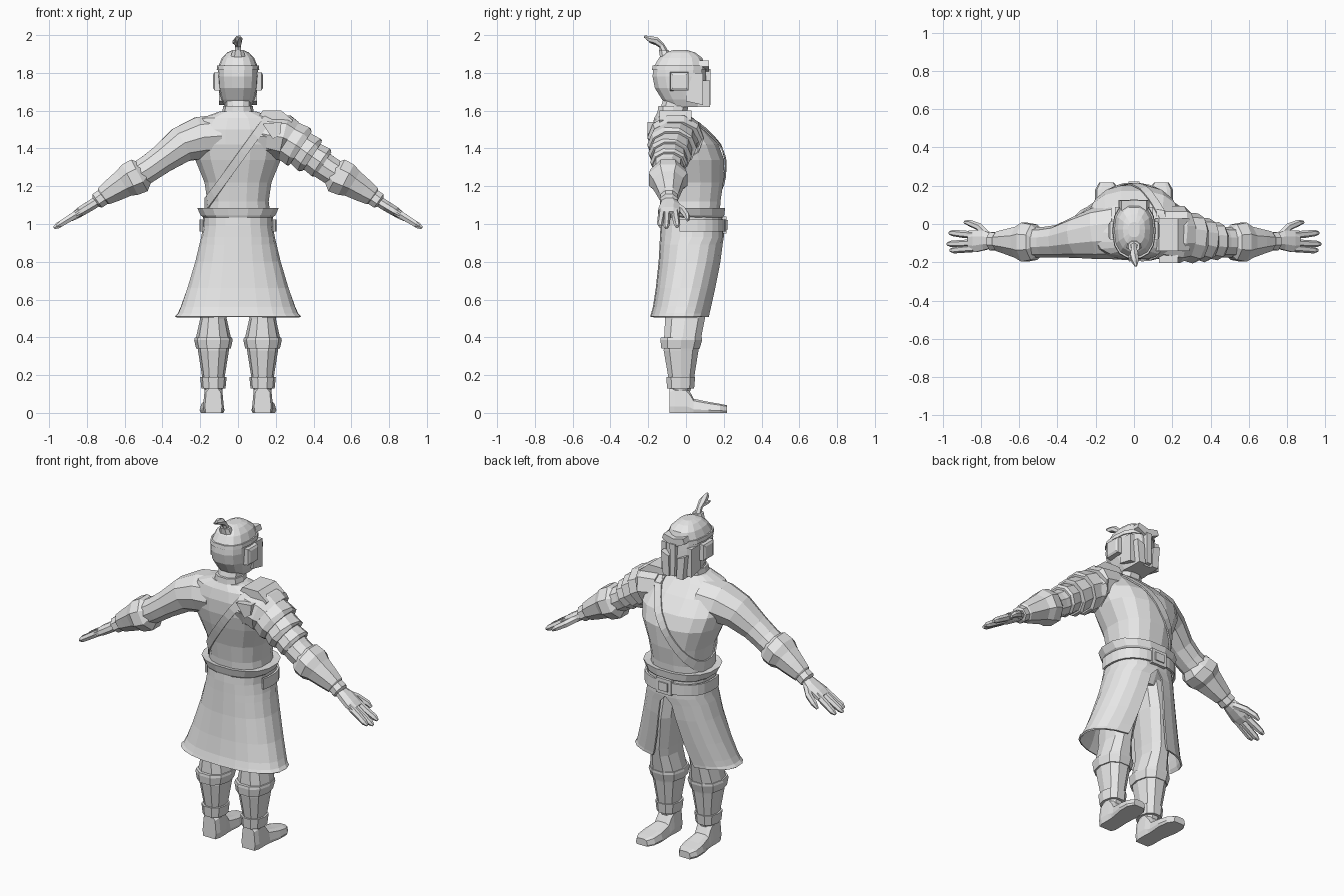
import bpy, bmesh, math
from mathutils import Vector
from mathutils.bvhtree import BVHTree

grey = bpy.data.materials.new("plain grey")
grey.diffuse_color = (0.8, 0.8, 0.8, 1)


def finish(name, bm, thick=0):
    bmesh.ops.remove_doubles(bm, verts=bm.verts, dist=0.0005)
    bmesh.ops.recalc_face_normals(bm, faces=bm.faces)
    me = bpy.data.meshes.new(name)
    bm.to_mesh(me)
    bm.free()
    me.materials.append(grey)
    ob = bpy.data.objects.new(name, me)
    bpy.context.collection.objects.link(ob)
    if thick:
        m = ob.modifiers.new("thickness", "SOLIDIFY")
        m.thickness, m.offset = thick, 0
    return ob


def loft(name, rings, caps=True, closed=True, thick=0):
    """Skin a list of equally long point rings."""
    bm = bmesh.new()
    vs = [[bm.verts.new(p) for p in r] for r in rings]
    n = len(vs[0])
    for a, b in zip(vs, vs[1:]):
        for i in range(n if closed else n - 1):
            j = (i + 1) % n
            bm.faces.new((a[i], a[j], b[j], b[i]))
    if caps:
        bm.faces.new(vs[0])
        bm.faces.new(vs[-1])
    return finish(name, bm, thick)


def level_ring(z, rx, yb, yf, cx=0, n=12, p=0.85, gap=None):
    """Horizontal rounded ring; gap opens it at the front (+y)."""
    cy, ry, pts = (yb + yf) / 2, (yf - yb) / 2, []
    for i in range(n):
        a = math.tau * (i + 0.5) / n if gap is None else gap + (math.tau - 2 * gap) * i / (n - 1)
        s, c = math.sin(a), math.cos(a)
        pts.append((cx + rx * math.copysign(abs(s) ** p, s), cy + ry * math.copysign(abs(c) ** p, c), z))
    return pts


def column(name, rows, cx=0, n=12, p=0.85, **kw):
    return loft(name, [level_ring(*r[:4], cx=r[4] if len(r) > 4 else cx, n=n, p=p) for r in rows], **kw)


def limb(name, rows, s=1, n=8, **kw):
    """Tube through rows of (x, y, z, radius up, radius along y)."""
    P = [Vector(r[:3]) for r in rows]
    rings = []
    for i, r in enumerate(rows):
        t = (P[min(i + 1, len(P) - 1)] - P[max(i - 1, 0)]).normalized()
        side = Vector((0, 1, 0))
        side = (side - t * side.dot(t)).normalized()
        up = side.cross(t)
        ring = []
        for k in range(n):
            a = math.tau * (k + 0.5) / n
            q = P[i] + up * r[3] * math.cos(a) + side * r[4] * math.sin(a)
            ring.append((s * q.x, q.y, q.z))
        rings.append(ring)
    return loft(name, rings, **kw)


def slab(name, outline, y0, y1, s=1):
    """Plate with an x-z outline, between two y depths."""
    return loft(name, [[(s * x, y, z) for x, z in outline] for y in (y0, y1)])


# torso
torso = column("torso", [
    (0.88, 0.13, -0.10, 0.12), (1.04, 0.175, -0.12, 0.18), (1.12, 0.165, -0.125, 0.185),
    (1.22, 0.18, -0.14, 0.2), (1.34, 0.23, -0.17, 0.205), (1.42, 0.25, -0.185, 0.175),
    (1.5, 0.24, -0.185, 0.105), (1.56, 0.2, -0.17, 0.04), (1.595, 0.1, -0.15, 0.0)], n=16, p=0.8)
column("neck", [(1.57, 0.085, -0.15, 0.01), (1.61, 0.07, -0.14, 0.01), (1.67, 0.07, -0.12, 0.02)], n=10)
column("collar", [(1.585, 0.085, -0.155, 0.01), (1.625, 0.078, -0.15, 0.015)], n=10)

# diagonal strap wrapped around the torso
tree = BVHTree.FromPolygons([v.co for v in torso.data.vertices], [p.vertices[:] for p in torso.data.polygons])
edges = []
for off in (-0.022, 0.022):
    ring = []
    for i in range(28):
        a = math.tau * i / 28
        d = Vector((0.587 * math.sin(a), math.cos(a), 0.81 * math.sin(a)))
        c = Vector((0, 0.01, 1.34)) + Vector((-0.81, 0, 0.587)) * off
        ring.append(tree.ray_cast(c, d)[0] + d * 0.01)
    edges.append(ring)
loft("chest_strap", edges, caps=False, thick=0.008)

# skirt with a front opening, sash, belt and buckle
skirt = [(1.05, 0.18, -0.125, 0.19, 0), (0.99, 0.178, -0.13, 0.195, 0), (0.93, 0.19, -0.133, 0.195, 0),
         (0.89, 0.2, -0.135, 0.19, 0.14), (0.8, 0.222, -0.14, 0.18, 0.2), (0.66, 0.265, -0.155, 0.155, 0.28),
         (0.56, 0.3, -0.17, 0.135, 0.34), (0.525, 0.315, -0.18, 0.128, 0.36), (0.508, 0.33, -0.185, 0.125, 0.37)]
loft("skirt", [level_ring(*r[:4], n=21, gap=r[4]) for r in skirt], caps=False, closed=False, thick=0.01)
column("sash", [(1.035, 0.185, -0.135, 0.198), (1.045, 0.2, -0.14, 0.205), (1.085, 0.22, -0.15, 0.21),
                (1.08, 0.17, -0.125, 0.18)], n=16)
belt = [level_ring(z, 0.2, -0.14, 0.208, n=28) for z in (0.96, 1.025)]
loft("belt", [r[-9:] + r[:9] for r in belt], caps=False, closed=False, thick=0.012)
slab("buckle", [(-0.05, 0.95), (0.05, 0.95), (0.05, 1.04), (-0.05, 1.04)], 0.19, 0.215)
slab("buckle_center", [(-0.03, 0.97), (0.03, 0.97), (0.03, 1.02), (-0.03, 1.02)], 0.2, 0.222)

# helmeted head
column("head", [(1.62, 0.07, -0.10, 0.11), (1.66, 0.088, -0.13, 0.113), (1.72, 0.104, -0.168, 0.113),
                (1.78, 0.108, -0.18, 0.108), (1.83, 0.106, -0.175, 0.104), (1.88, 0.085, -0.145, 0.088),
                (1.908, 0.058, -0.11, 0.05), (1.92, 0.03, -0.07, 0.01)], n=14, p=0.8)
column("headband", [(1.815, 0.113, -0.183, 0.112), (1.838, 0.11, -0.18, 0.11)], n=14, p=0.8)
slab("brow_plate", [(-0.075, 1.835), (0, 1.8), (0.075, 1.835), (0.065, 1.865), (0, 1.85), (-0.065, 1.865)], 0.07, 0.122)
slab("nose_guard", [(-0.015, 1.63), (0.015, 1.63), (0.018, 1.82), (-0.018, 1.82)], 0.09, 0.13)
for s, side in ((1, "right"), (-1, "left")):
    slab(side + "_cheek_plate", [(0.024, 1.62), (0.066, 1.62), (0.08, 1.76), (0.03, 1.74)], 0.06, 0.126, s)
    loft(side + "_ear_guard", [[(s * x, -0.035 + h * u, 1.755 + h * v) for u, v in
         ((-1, -1), (1, -1), (1, 1), (-1, 1))] for x, h in ((0.09, 0.05), (0.125, 0.047), (0.132, 0.035))])
    loft(side + "_temple_plate", [[(s * x, y, z) for y, z in ((0.0, 1.65), (0.09, 1.63), (0.09, 1.8), (0.0, 1.8))]
                                  for x in (0.07, 0.1)])

# topknot
column("topknot_base", [(1.885, 0.042, -0.14, -0.08), (1.92, 0.03, -0.145, -0.09)], n=8)
limb("topknot", [(0, -0.11, 1.90, 0.022, 0.022), (0, -0.13, 1.945, 0.016, 0.016), (0, -0.16, 1.97, 0.024, 0.02),
                 (0.005, -0.195, 1.982, 0.02, 0.016), (0.01, -0.22, 1.992, 0.007, 0.006)], n=6)
limb("topknot_lock", [(-0.005, -0.145, 1.955, 0.014, 0.012), (-0.02, -0.175, 1.965, 0.013, 0.012),
                      (-0.025, -0.195, 1.965, 0.005, 0.005)], n=6)

for s, side in ((1, "right"), (-1, "left")):
    # sleeve, gauntlet and hand
    limb(side + "_arm", [(0.1, -0.04, 1.465, 0.12, 0.145), (0.2, -0.05, 1.455, 0.118, 0.135),
                         (0.3, -0.07, 1.42, 0.1, 0.11), (0.4, -0.09, 1.345, 0.08, 0.085),
                         (0.47, -0.095, 1.295, 0.075, 0.08), (0.55, -0.095, 1.245, 0.075, 0.08)], s, 10)
    limb(side + "_gauntlet", [(0.495, -0.095, 1.275, 0.07, 0.07), (0.522, -0.095, 1.257, 0.102, 0.1),
                              (0.572, -0.095, 1.235, 0.098, 0.11), (0.605, -0.095, 1.215, 0.082, 0.088),
                              (0.66, -0.092, 1.18, 0.07, 0.07), (0.71, -0.09, 1.148, 0.056, 0.055),
                              (0.715, -0.09, 1.143, 0.048, 0.048), (0.745, -0.09, 1.122, 0.047, 0.052),
                              (0.755, -0.09, 1.115, 0.03, 0.035)], s, 8)
    limb(side + "_palm", [(0.73, -0.09, 1.13, 0.03, 0.036), (0.78, -0.085, 1.098, 0.03, 0.055),
                          (0.83, -0.09, 1.068, 0.028, 0.062), (0.86, -0.09, 1.05, 0.022, 0.06)], s, 8)
    for i, (y0, y1, tip) in enumerate(((-0.127, -0.137, 0.96), (-0.1, -0.104, 0.975), (-0.058, -0.047, 0.965))):
        z1 = 0.985 + (0.965 - tip) * 0.6
        limb(f"{side}_finger_{i + 1}", [(0.835, y0, 1.065, 0.022, 0.02), (0.9, (y0 + y1) / 2, 1.025, 0.02, 0.019),
                                        (tip - 0.02, y1, z1 + 0.012, 0.018, 0.017), (tip, y1, z1, 0.008, 0.009)], s, 6)
    limb(side + "_thumb", [(0.765, -0.06, 1.1, 0.022, 0.022), (0.81, -0.015, 1.07, 0.021, 0.02),
                           (0.86, 0.006, 1.04, 0.018, 0.017), (0.885, 0.01, 1.02, 0.008, 0.008)], s, 6)

    # leg with knee, shin and ankle guards
    x = 0.13 * s
    column(side + "_leg", [(0.92, 0.085, -0.09, 0.13, 0.085 * s), (0.75, 0.085, -0.1, 0.14, 0.105 * s),
                           (0.55, 0.075, -0.115, 0.115), (0.5, 0.07, -0.115, 0.105), (0.4, 0.092, -0.12, 0.085),
                           (0.33, 0.082, -0.122, 0.07), (0.18, 0.058, -0.095, 0.045), (0.1, 0.045, -0.08, 0.02)], cx=x, n=10)
    column(side + "_knee_guard", [(0.34, 0.092, -0.135, 0.077), (0.385, 0.102, -0.14, 0.09),
                                  (0.4, 0.098, -0.138, 0.09)], cx=x, n=10)
    column(side + "_ankle_band", [(0.13, 0.064, -0.103, 0.046), (0.19, 0.07, -0.108, 0.052)], cx=x, n=10)

    # boot
    boot = [(-0.088, 0.045, 0.13), (-0.06, 0.055, 0.14), (0.0, 0.055, 0.14), (0.022, 0.054, 0.11), (0.04, 0.055, 0.075),
            (0.12, 0.066, 0.058), (0.18, 0.062, 0.048), (0.218, 0.038, 0.04)]
    loft(side + "_boot", [[(x + s * 0.06 * max(y, 0) + w * u, y, h * v) for u, v in
         ((-0.9, 0), (0.9, 0), (1, 0.25), (0.85, 0.85), (0.5, 1), (-0.5, 1), (-0.85, 0.85), (-1, 0.25))]
        for y, w, h in boot])

# layered shoulder armour on one side
plates = [(0.14, -0.045, 1.475, 0.25, -0.055, 1.455, 0.128, 0.15), (0.235, -0.06, 1.46, 0.32, -0.075, 1.41, 0.122, 0.132),
          (0.305, -0.07, 1.42, 0.38, -0.085, 1.365, 0.108, 0.116), (0.365, -0.085, 1.375, 0.44, -0.09, 1.325, 0.092, 0.1)]
for i, (xa, ya, za, xb, yb, zb, r, q) in enumerate(plates):
    limb(f"shoulder_plate_{i + 1}", [(xa, ya, za, r - 0.012, q - 0.012), (xb, yb, zb, r, q),
                                     (xb + 0.012, yb, zb - 0.008, r - 0.012, q - 0.012)], n=10)
slab("shoulder_badge", [(0.13, 1.53), (0.23, 1.54), (0.225, 1.48), (0.185, 1.45)], -0.203, -0.14)
slab("collar_plate", [(0.11, 1.57), (0.13, 1.6), (0.23, 1.6), (0.29, 1.55), (0.25, 1.48), (0.13, 1.48)], -0.14, 0.03)
